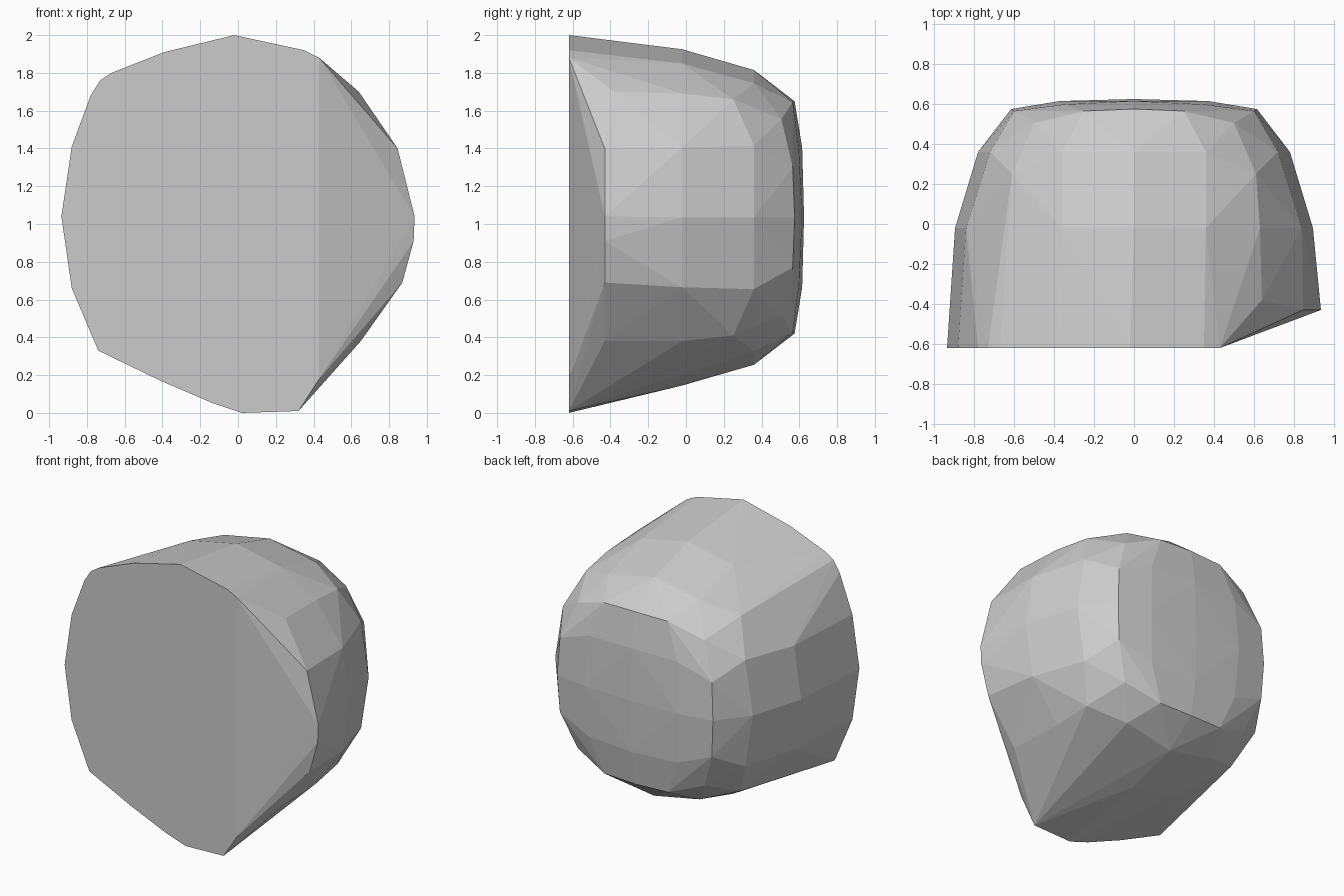
import bpy, bmesh

MID_Z = 1.035

# Flat cut front outline (x, z) at y = -0.62
front = [(-0.02, 2.0), (0.35, 1.92), (0.43, 1.88), (0.43, 0.18), (0.32, 0.01),
         (0.02, 0.0), (-0.13, 0.05), (-0.41, 0.17), (-0.74, 0.33), (-0.88, 0.66),
         (-0.935, 1.04), (-0.88, 1.41), (-0.78, 1.68), (-0.73, 1.76),
         (-0.67, 1.80), (-0.39, 1.91)]
points = [(x, -0.62, z) for x, z in front]

# Rim of the slanted facet on the right
points += [(0.935, -0.43, 1.04), (0.93, -0.43, 0.91), (0.87, -0.43, 0.69),
           (0.65, -0.43, 0.38), (0.64, -0.38, 1.70), (0.845, -0.43, 1.40)]

# Rounded body, one quarter (x, y, height from middle), mirrored in x and z
body = [(0.895, -0.02, 0), (0.84, -0.02, 0.37), (0.63, -0.02, 0.655),
        (0.36, -0.02, 0.815), (0, -0.02, 0.89),
        (0.78, 0.36, 0), (0.72, 0.36, 0.38), (0.61, 0.25, 0.625),
        (0.36, 0.36, 0.71), (0, 0.36, 0.78),
        (0.615, 0.575, 0), (0.60, 0.565, 0.265), (0.50, 0.505, 0.52),
        (0.25, 0.565, 0.61), (0, 0.575, 0.615),
        (0.37, 0.615, 0), (0.35, 0.598, 0.36), (0, 0.615, 0.37), (0, 0.625, 0)]
for x, y, h in body:
    for sx in (-1, 1):
        for sz in (-1, 1):
            points.append((sx * x, y, MID_Z + sz * h))

# Faceted boulder wrapped around the points
bm = bmesh.new()
for p in sorted(set(points)):
    bm.verts.new(p)
hull = bmesh.ops.convex_hull(bm, input=bm.verts[:])
loose = [v for v in bm.verts if not v.link_faces]
bmesh.ops.delete(bm, geom=loose, context='VERTS')
bmesh.ops.recalc_face_normals(bm, faces=bm.faces[:])
bmesh.ops.dissolve_limit(bm, angle_limit=0.02, verts=bm.verts[:], edges=bm.edges[:])

mesh = bpy.data.meshes.new("boulder")
bm.to_mesh(mesh)
bm.free()
bpy.context.collection.objects.link(bpy.data.objects.new("boulder", mesh))
